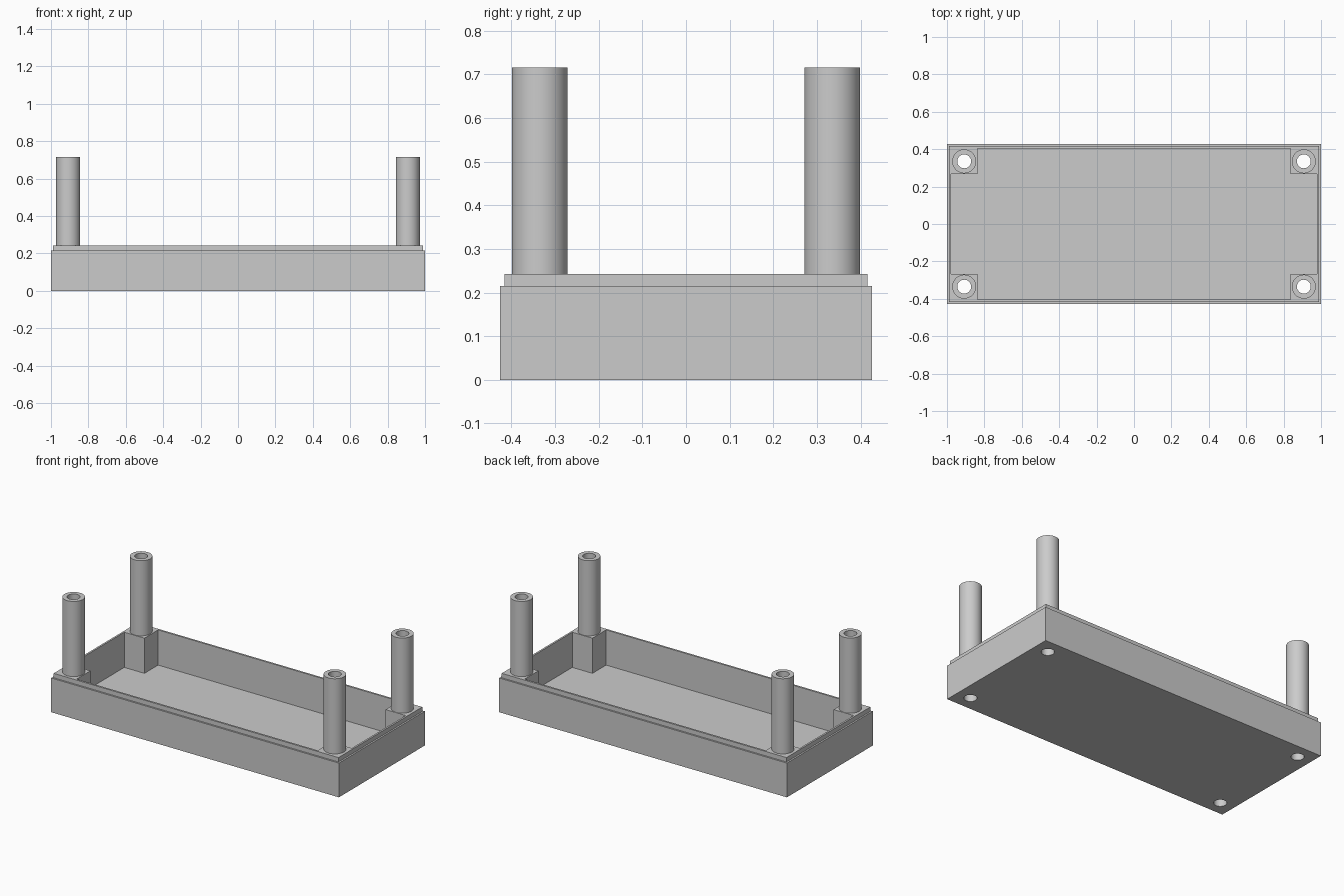
import bpy, bmesh, math

cube = bpy.data.objects.get("Cube")
if cube:
    bpy.data.objects.remove(cube, do_unlink=True)

# Main dimensions
HALF_X, HALF_Y = 1.0, 0.4265
SHOULDER_Z, RIM_Z, POST_Z = 0.215, 0.243, 0.715
LIP = 0.0105
FLOOR_Z = 0.022
CAVITY_X, CAVITY_Y = 0.978, 0.404
BLOCK_X, BLOCK_Y = 0.838, 0.268
POST_X, POST_Y = 0.908, 0.335
POST_R, HOLE_R = 0.064, 0.037
SEGMENTS = 48

grey = bpy.data.materials.new("light grey plastic")
grey.use_nodes = True
grey.diffuse_color = (0.6, 0.6, 0.6, 1)
grey.node_tree.nodes["Principled BSDF"].inputs["Base Color"].default_value = (0.6, 0.6, 0.6, 1)


def loft(name, rings, closed=False):
    """Skin a stack of point rings, with end caps unless it closes on itself."""
    bm = bmesh.new()
    loops = [[bm.verts.new(p) for p in ring] for ring in rings]
    n = len(loops[0])
    pairs = list(zip(loops, loops[1:]))
    if closed:
        pairs.append((loops[-1], loops[0]))
    else:
        bm.faces.new(loops[0])
        bm.faces.new(loops[-1])
    for a, b in pairs:
        for i in range(n):
            j = (i + 1) % n
            bm.faces.new((a[i], a[j], b[j], b[i]))
    bmesh.ops.recalc_face_normals(bm, faces=bm.faces)
    mesh = bpy.data.meshes.new(name)
    bm.to_mesh(mesh)
    bm.free()
    mesh.materials.append(grey)
    obj = bpy.data.objects.new(name, mesh)
    bpy.context.collection.objects.link(obj)
    return obj


def rectangle(x, y, z):
    return [(-x, -y, z), (x, -y, z), (x, y, z), (-x, y, z)]


def circle(r, z, cx=0, cy=0):
    steps = [math.tau * i / SEGMENTS for i in range(SEGMENTS)]
    return [(cx + r * math.cos(a), cy + r * math.sin(a), z) for a in steps]


def cross(z):
    """Cavity outline: a rectangle notched at each corner."""
    quarter = [(CAVITY_X, BLOCK_Y), (BLOCK_X, BLOCK_Y), (BLOCK_X, CAVITY_Y)]
    points = []
    for sx, sy in ((1, 1), (-1, 1), (-1, -1), (1, -1)):
        corner = quarter if sx * sy > 0 else quarter[::-1]
        points += [(sx * x, sy * y, z) for x, y in corner]
    return points


def select_only(obj):
    bpy.ops.object.select_all(action="DESELECT")
    obj.select_set(True)
    bpy.context.view_layer.objects.active = obj


def cut(obj, cutter):
    cutter.hide_render = True
    mod = obj.modifiers.new("cut", "BOOLEAN")
    mod.operation = "DIFFERENCE"
    mod.solver = "EXACT"
    mod.object = cutter
    select_only(obj)
    bpy.ops.object.modifier_apply(modifier=mod.name)
    bpy.data.objects.remove(cutter, do_unlink=True)


# Tray body with a stepped lip around the rim
lip_x, lip_y = HALF_X - LIP, HALF_Y - LIP
tray = loft("tray", [
    rectangle(HALF_X, HALF_Y, 0), rectangle(HALF_X, HALF_Y, SHOULDER_Z),
    rectangle(lip_x, lip_y, SHOULDER_Z), rectangle(lip_x, lip_y, RIM_Z)])

# Cavity, leaving a solid block in each corner
cut(tray, loft("cavity_cutter", [cross(FLOOR_Z), cross(RIM_Z + 0.1)]))

# Hollow corner posts, with screw holes running on through the tray
for y_name, sy in (("front", -1), ("back", 1)):
    for x_name, sx in (("left", 1), ("right", -1)):
        x, y = sx * POST_X, sy * POST_Y
        cut(tray, loft("hole_cutter", [circle(HOLE_R, -0.1, x, y),
                                       circle(HOLE_R, RIM_Z + 0.1, x, y)]))
        post = loft(f"{y_name}_{x_name}_post", [
            circle(POST_R, RIM_Z), circle(POST_R, POST_Z),
            circle(HOLE_R, POST_Z), circle(HOLE_R, RIM_Z)], closed=True)
        post.location = (x, y, 0)
        select_only(post)
        bpy.ops.object.shade_smooth_by_angle(angle=math.radians(30))

select_only(tray)
bpy.ops.object.shade_smooth_by_angle(angle=math.radians(30))
